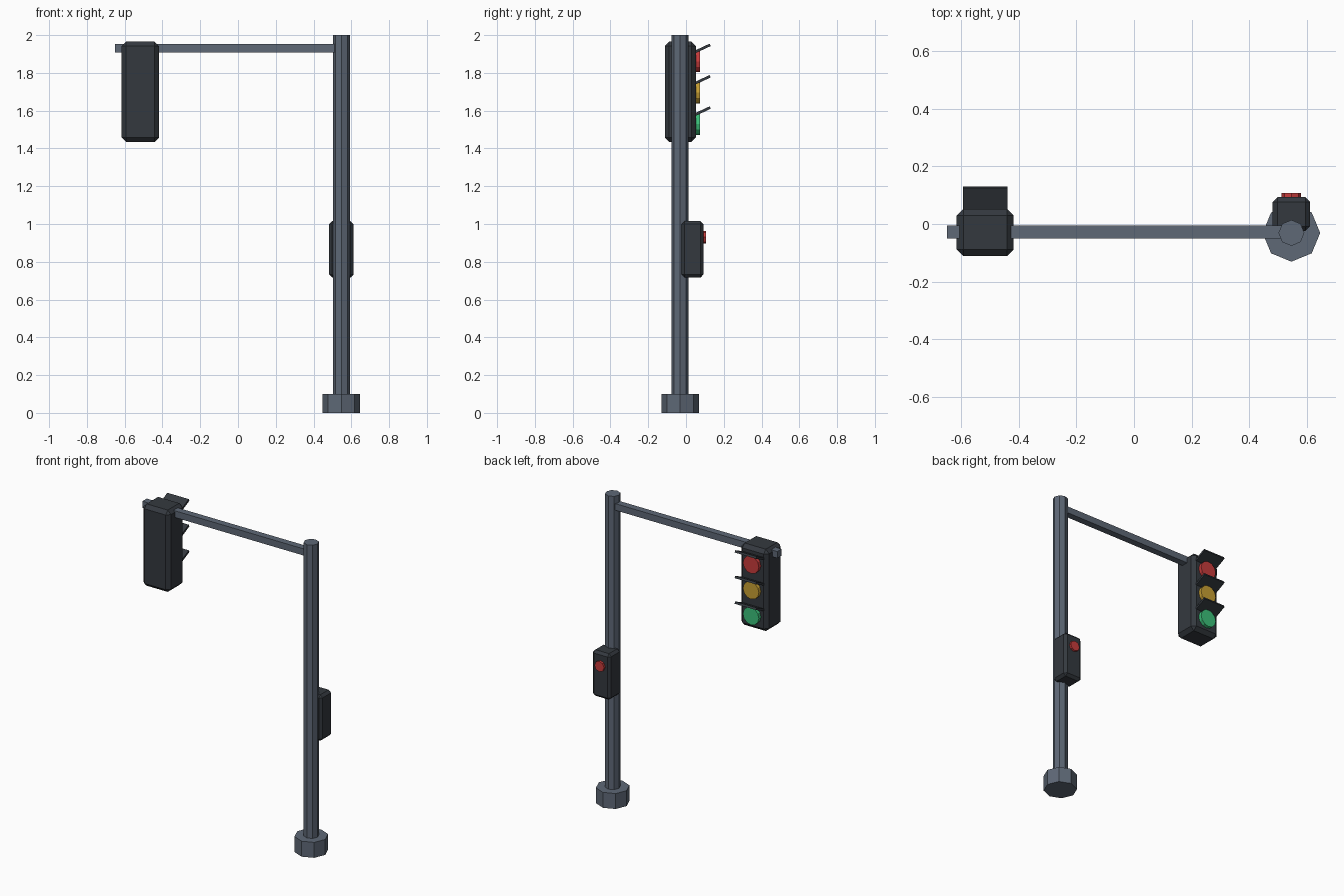
import bpy, bmesh, math
from mathutils import Matrix, Vector

if "Cube" in bpy.data.objects:
    bpy.data.objects.remove(bpy.data.objects["Cube"])


def material(name, rgb):
    m = bpy.data.materials.new(name)
    lin = [((c / 255 + 0.055) / 1.055) ** 2.4 for c in rgb]
    m.diffuse_color = (*lin, 1)
    m.use_nodes = True
    m.node_tree.nodes["Principled BSDF"].inputs["Base Color"].default_value = m.diffuse_color
    return m


STEEL = material("grey steel", (94, 104, 118))
DARK = material("dark housing", (52, 57, 63))
RED = material("red", (200, 60, 60))
YELLOW = material("yellow", (200, 160, 52))
GREEN = material("green", (60, 192, 122))


def finish(name, bm, mat):
    bmesh.ops.recalc_face_normals(bm, faces=bm.faces)
    me = bpy.data.meshes.new(name)
    bm.to_mesh(me)
    bm.free()
    me.materials.append(mat)
    ob = bpy.data.objects.new(name, me)
    bpy.context.collection.objects.link(ob)
    return ob


def box(name, lo, hi, mat, bevel=0, tilt=0):
    lo, hi = Vector(lo), Vector(hi)
    bm = bmesh.new()
    bmesh.ops.create_cube(bm, size=1, matrix=Matrix.Diagonal((*(hi - lo), 1)))
    if bevel:
        bmesh.ops.bevel(bm, geom=bm.edges[:], offset=bevel, segments=1, affect='EDGES')
    bm.transform(Matrix.Translation((lo + hi) / 2) @ Matrix.Rotation(tilt, 4, 'X'))
    return finish(name, bm, mat)


def cylinder(name, start, axis, length, radius, sides, mat):
    bm = bmesh.new()
    bmesh.ops.create_cone(bm, cap_ends=True, segments=sides, radius1=radius,
                          radius2=radius, depth=length,
                          matrix=Matrix.Translation((0, 0, length / 2)))
    if axis == 'Y':
        bm.transform(Matrix.Rotation(-math.pi / 2, 4, 'X'))
    bm.transform(Matrix.Translation(start))
    return finish(name, bm, mat)


PX, PY = 0.547, -0.031   # pole position
SX = -0.517              # signal head centre

# Post, foot and overhead arm
cylinder("pole_base", (PX, PY, 0), 'Z', 0.1, 0.1, 8, STEEL)
cylinder("pole", (PX, PY, 0.05), 'Z', 1.95, 0.045, 8, STEEL)
box("arm", (-0.65, -0.05, 1.909), (PX, -0.006, 1.952), STEEL)

# Signal head with three lenses, each under a tilted visor
box("signal_housing", (SX - 0.099, -0.112, 1.435), (SX + 0.099, 0.052, 1.965), DARK, 0.023)
for i, (colour, mat) in enumerate((("red", RED), ("yellow", YELLOW), ("green", GREEN))):
    z = 1.861 - 0.166 * i
    cylinder(colour + "_lens", (SX, 0.03, z), 'Y', 0.044, 0.057, 12, mat)
    vz = z + 0.065
    box(colour + "_visor", (SX - 0.077, 0.027, vz - 0.007), (SX + 0.077, 0.133, vz + 0.007),
        DARK, tilt=math.radians(25))

# Pedestrian push-button box on the pole
box("button_box", (PX - 0.065, -0.024, 0.717), (PX + 0.065, 0.093, 1.015), DARK, 0.016)
cylinder("push_button", (PX, 0.08, 0.93), 'Y', 0.027, 0.034, 8, RED)
